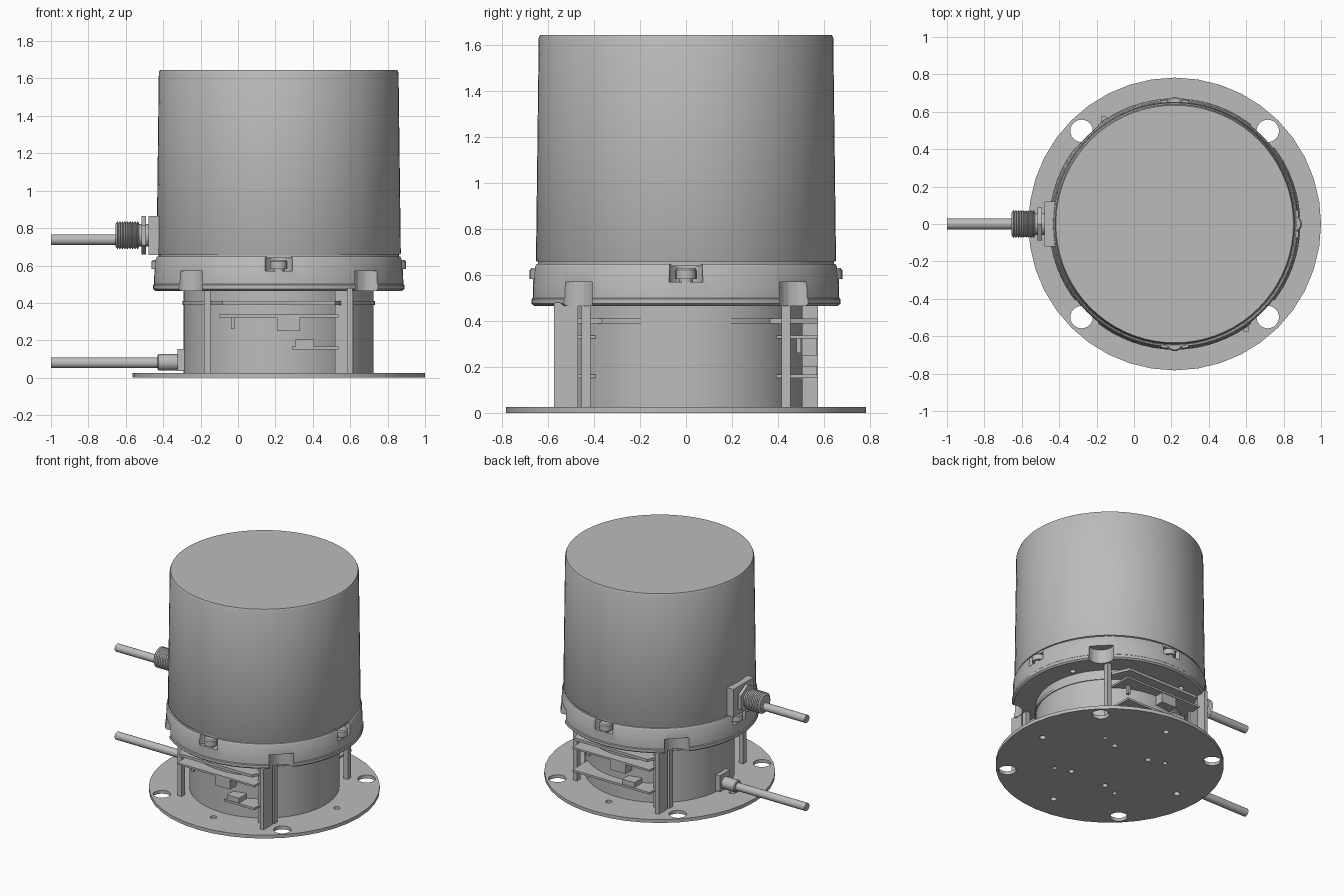
import bpy, bmesh, math
from mathutils import Matrix, Vector

old = bpy.data.objects.get("Cube")
if old:
    bpy.data.objects.remove(old, do_unlink=True)

CX = 0.2175  # the housing axis
QUARTERS = [i * math.pi / 2 for i in range(4)]

grey = bpy.data.materials.new("plain grey")
grey.use_nodes = True
grey.diffuse_color = (0.5, 0.5, 0.5, 1)
grey.node_tree.nodes["Principled BSDF"].inputs["Base Color"].default_value = (0.5, 0.5, 0.5, 1)


def finish(name, bm, smooth=True):
    bmesh.ops.recalc_face_normals(bm, faces=bm.faces)
    mesh = bpy.data.meshes.new(name)
    bm.to_mesh(mesh)
    bm.free()
    mesh.materials.append(grey)
    ob = bpy.data.objects.new(name, mesh)
    bpy.context.collection.objects.link(ob)
    if smooth:
        shade(ob)
    return ob


def shade(ob):
    bpy.ops.object.select_all(action='DESELECT')
    ob.select_set(True)
    bpy.context.view_layer.objects.active = ob
    bpy.ops.object.shade_smooth_by_angle(angle=math.radians(30))


def lathe(name, profile, at=(CX, 0, 0), sides=64, along_x=False):
    """Solid of revolution from (radius, height) points, capped at both ends."""
    bm = bmesh.new()
    rings = [[bm.verts.new((r * math.cos(2 * math.pi * i / sides),
                            r * math.sin(2 * math.pi * i / sides), h))
              for i in range(sides)] for r, h in profile]
    for a, b in zip(rings, rings[1:]):
        for i in range(sides):
            j = (i + 1) % sides
            bm.faces.new((a[i], a[j], b[j], b[i]))
    bm.faces.new(rings[0])
    bm.faces.new(rings[-1])
    if along_x:
        bmesh.ops.rotate(bm, verts=bm.verts, matrix=Matrix.Rotation(math.pi / 2, 3, 'Y'))
    bmesh.ops.translate(bm, verts=bm.verts, vec=Vector(at))
    return finish(name, bm)


def box(name, x, y, z):
    """Box from (low, high) ranges, x and y measured from the axis."""
    bm = bmesh.new()
    bmesh.ops.create_cube(bm, size=1)
    for v in bm.verts:
        v.co = [(lo + hi) / 2 + c * (hi - lo) for c, (lo, hi) in zip(v.co, (x, y, z))]
        v.co.x += CX
    return finish(name, bm, False)


def drill(ob, holes):
    """Cut vertical round holes (x, y, radius, low, high) from an object."""
    bm = bmesh.new()
    for x, y, r, lo, hi in holes:
        place = Matrix.Translation((CX + x, y, (lo + hi) / 2))
        bmesh.ops.create_cone(bm, cap_ends=True, segments=24, radius1=r, radius2=r,
                              depth=hi - lo, matrix=place)
    cutter = finish("hole_cutter", bm, False)
    cutter.hide_render = True
    mod = ob.modifiers.new("holes", 'BOOLEAN')
    mod.object = cutter
    mod.solver = 'EXACT'
    bpy.context.view_layer.update()
    graph = bpy.context.evaluated_depsgraph_get()
    cut = bpy.data.meshes.new_from_object(ob.evaluated_get(graph))
    ob.modifiers.clear()
    ob.data = cut
    bpy.data.objects.remove(cutter, do_unlink=True)
    shade(ob)


def polar(r, a):
    return r * math.cos(a), r * math.sin(a)


# Base plate with mounting and screw holes
base = lathe("base_plate", [(0.7825, 0), (0.7825, 0.025)], sides=40)
holes = []
for a in QUARTERS:
    holes.append((*polar(0.704, a + math.pi / 4), 0.06, -0.1, 0.1))
    holes.append((*polar(0.6, a), 0.022, -0.1, 0.1))
    holes.append((*polar(0.38, a + math.pi / 4), 0.016, -0.1, 0.1))
for sx in (-1, 1):
    for sy in (-1, 1):
        holes.append((sx * 0.15, sy * 0.23, 0.02, -0.1, 0.1))
drill(base, holes)

# Lower drum
lathe("lower_drum", [(0.508, 0.024), (0.508, 0.48)])

# Upper board: round with straight front and back edges and cut corners
bm = bmesh.new()
outline = [(0.36, 0.44), (0.3, 0.575), (-0.3, 0.575), (-0.36, 0.44)]
outline += [(-x, -y) for x, y in outline]
face = bm.faces.new([bm.verts.new((CX + x, y, 0.39)) for x, y in outline])
up = bmesh.ops.extrude_face_region(bm, geom=[face])["geom"]
bmesh.ops.translate(bm, vec=(0, 0, 0.02), verts=[v for v in up if isinstance(v, bmesh.types.BMVert)])
finish("upper_board", bm, False)
lathe("board_rim", [(0.514, 0.39), (0.514, 0.41)])

# Posts, and the wide brackets on two opposite corners
for sx in (-1, 1):
    for sy in (-1, 1):
        box("post", sorted((sx * 0.365, sx * 0.4)), sorted((sy * 0.415, sy * 0.455)), (0.024, 0.48))
for s in (-1, 1):
    box("bracket", sorted((s * 0.365, s * 0.395)), sorted((-s * 0.47, -s * 0.575)), (0.024, 0.48))
    box("bracket_web", sorted((s * 0.3, s * 0.37)), sorted((-s * 0.48, -s * 0.5)), (0.024, 0.48))

# Circuit boards and their components, front and back
for s in (-1, 1):
    def side(lo, hi):
        return sorted((s * lo, s * hi))
    box("circuit_board", (-0.32, 0.32), side(-0.35, -0.575), (0.323, 0.337))
    box("board_block", side(-0.01, 0.115), side(-0.49, -0.57), (0.25, 0.325))
    box("small_board", (0.07, 0.32) if s > 0 else (-0.32, 0.32), side(-0.35, -0.575), (0.152, 0.168))
    box("small_block", side(0.09, 0.19), side(-0.48, -0.57), (0.165, 0.205))
    box("board_pin", side(-0.255, -0.235), side(-0.48, -0.5), (0.26, 0.325))

# Flange with side pockets for screws and corner notches underneath
flange = lathe("flange", [(0.66, 0.465), (0.672, 0.475), (0.672, 0.495), (0.667, 0.5),
                          (0.662, 0.635), (0.655, 0.647)], sides=72)
holes = []
for a in QUARTERS:
    holes.append((*polar(0.675, a), 0.075, 0.57, 0.7))
    holes.append((*polar(0.69, a + math.pi / 4), 0.09, 0.4, 0.57))
    holes.append((*polar(0.55, a + math.pi / 8), 0.02, 0.4, 0.52))
drill(flange, holes)
for a in QUARTERS:
    x, y = polar(0.635, a)
    lathe("flange_screw", [(0.03, 0.56), (0.03, 0.582), (0.045, 0.582), (0.045, 0.622), (0.038, 0.63)],
          at=(CX + x, y, 0), sides=20)

# Cover: a seat ring and a slightly tapered cup
lathe("cover_seat", [(0.643, 0.64), (0.643, 0.665)], sides=72)
lathe("cover", [(0.65, 0.658), (0.653, 0.664), (0.641, 1.63), (0.635, 1.645)], sides=72)

# Upper cable with its threaded gland
Z = 0.762
box("upper_boss", (-0.695, -0.6), (-0.12, 0.12), (0.655, 0.865))
lathe("gland_neck", [(0.06, -0.54), (0.06, -0.46)], at=(0, 0, Z), sides=24, along_x=True)
lathe("gland_washer", [(0.102, -0.515), (0.102, -0.492)], at=(0, 0, Z), sides=6, along_x=True)
thread = [(0.06, -0.655), (0.066, -0.65)]
for i in range(9):
    thread += [(0.075, -0.645 + i * 0.0135), (0.066, -0.638 + i * 0.0135)]
lathe("gland_thread", thread, at=(0, 0, Z), sides=24, along_x=True)
lathe("upper_cable", [(0.029, -1), (0.029, -0.6)], at=(0, 0, 0.738), sides=20, along_x=True)

# Lower cable with its plain gland
box("lower_boss", (-0.54, -0.48), (-0.06, 0.06), (0.035, 0.155))
lathe("lower_gland", [(0.038, -0.43), (0.044, -0.424), (0.044, -0.3)], at=(0, 0, 0.082),
      sides=24, along_x=True)
lathe("lower_cable", [(0.029, -1), (0.029, -0.4)], at=(0, 0, 0.08), sides=20, along_x=True)
